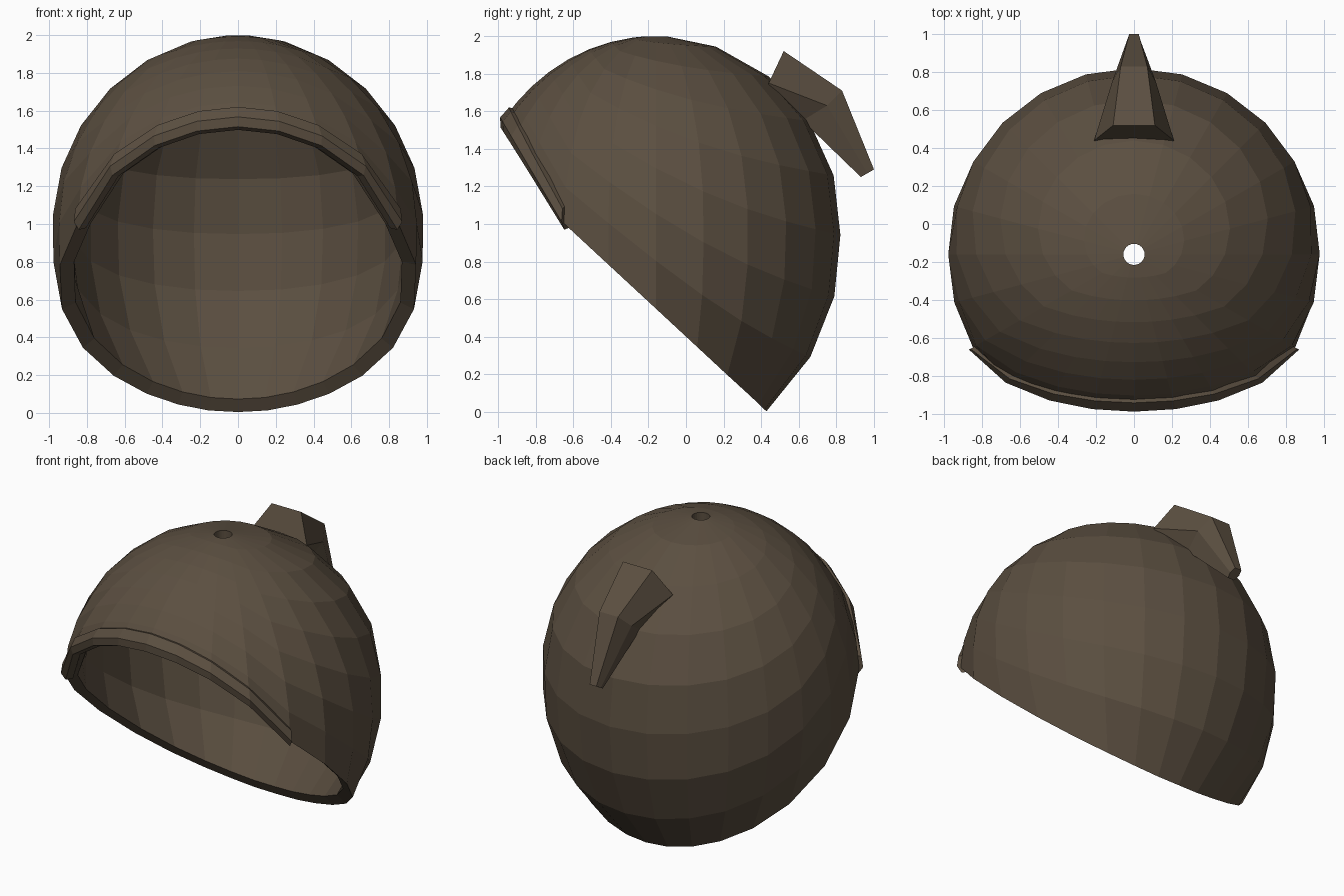
import bpy
from math import sin, cos, radians, degrees

if "Cube" in bpy.data.objects:
    bpy.data.objects.remove(bpy.data.objects["Cube"])

CY, CZ = -0.16, 1.0      # dome centre
SEG, RINGS = 24, 8

mat = bpy.data.materials.new("dark_brown")
mat.diffuse_color = (0.105, 0.078, 0.052, 1)
mat.use_nodes = True
mat.node_tree.nodes["Principled BSDF"].inputs["Base Color"].default_value = mat.diffuse_color


def make(name, verts, faces):
    me = bpy.data.meshes.new(name)
    me.from_pydata(verts, [], faces)
    me.materials.append(mat)
    ob = bpy.data.objects.new(name, me)
    bpy.context.collection.objects.link(ob)
    # consistent outward normals
    import bmesh
    bm = bmesh.new()
    bm.from_mesh(me)
    bmesh.ops.recalc_face_normals(bm, faces=bm.faces)
    bm.to_mesh(me)
    bm.free()
    return ob


def skin(name, sections, loop=False):
    """Join closed cross-sections into a solid; loop closes it on itself."""
    n, m = len(sections[0]), len(sections)
    verts = [p for s in sections for p in s]
    faces = []
    for i in range(m if loop else m - 1):
        k = (i + 1) % m
        for j in range(n):
            l = (j + 1) % n
            faces.append((i * n + j, i * n + l, k * n + l, k * n + j))
    if not loop:
        faces += [tuple(range(n)), tuple((m - 1) * n + j for j in range(n))]
    return make(name, verts, faces)


def radius(t):
    """Dome radius by angle from the pole (degrees): stretched lower half."""
    if t > 90:
        return 0.98 + 0.00058 * (t - 90) ** 1.4
    return 0.98 + 0.02 * cos(radians(t)) ** 4


def point(phi, t, r):
    p, a = radians(phi), radians(t)
    return (r * sin(a) * sin(p), CY - r * sin(a) * cos(p), CZ + r * cos(a))


def rim(phi):
    """Angle from the pole at which the slanted opening is reached."""
    t = 30.0
    while t < 160:
        x, y, z = point(phi, t, radius(t))
        if z < max(0.402 - 0.927 * y, 1.02 - 1.68 * (y + 0.66)):
            break
        t += 0.1
    return t


# Dome shell, open at the slanted rim, with a small hole at the pole
sections = []
for i in range(SEG):
    phi = 360 * i / SEG
    ts = [max(3.2, rim(phi) * j / RINGS) for j in range(RINGS + 1)]
    outer = [point(phi, t, radius(t)) for t in ts]
    inner = []
    for t in ts:
        r = radius(t) - 0.08
        inner.append(point(phi, max(t, 3.5), r))
    sections.append(outer + inner[::-1])
skin("helmet_shell", sections, loop=True)

# Raised trim along the front of the opening
sections = []
for phi in range(-60, 61, 15):
    t = rim(phi)
    prof = [(-5.5, 0.965), (-4.5, 0.998), (-0.5, 1.004), (2.0, 0.975), (1.5, 0.93), (-2, 0.93)]
    sections.append([point(phi, t + dt, r) for dt, r in prof])
skin("front_trim", sections)

# Bent, tapering fin at the back: (half width, y, z) for top, side and underside
fin = [
    [(0.11, 0.52, 1.92), (0.21, 0.44, 1.75), (0.17, 0.42, 1.69)],
    [(0.07, 0.83, 1.71), (0.115, 0.75, 1.63), (0.09, 0.62, 1.55)],
    [(0.025, 1.0, 1.29), (0.035, 0.965, 1.27), (0.025, 0.93, 1.25)],
]
skin("back_fin", [[(x, y, z) for x, y, z in s] + [(-x, y, z) for x, y, z in s[::-1]] for s in fin])
